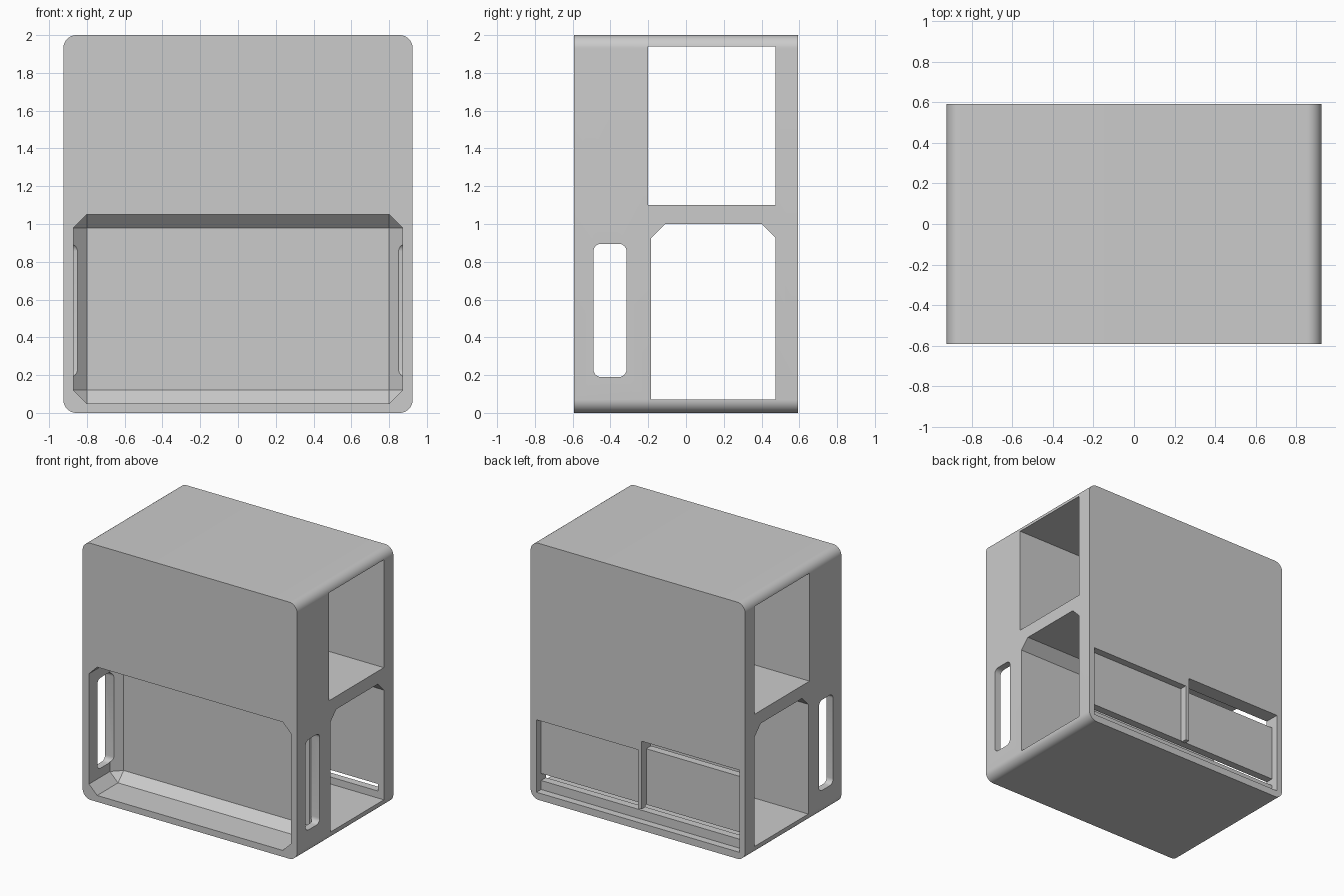
import bpy, bmesh

old = bpy.data.objects.get("Cube")
if old:
    bpy.data.objects.remove(old, do_unlink=True)

grey = bpy.data.materials.new("plain_grey")
grey.use_nodes = True
grey.diffuse_color = (0.6, 0.6, 0.6, 1)
grey.node_tree.nodes["Principled BSDF"].inputs["Base Color"].default_value = (0.6, 0.6, 0.6, 1)


def box(name, x, y, z, bevel=0, segments=1, pick=lambda edge: True):
    """Box from three (low, high) ranges, with optional bevel on picked edges."""
    bm = bmesh.new()
    bmesh.ops.create_cube(bm, size=1)
    for v in bm.verts:
        v.co = [r[0] if c < 0 else r[1] for c, r in zip(v.co, (x, y, z))]
    if bevel:
        bmesh.ops.bevel(bm, geom=[e for e in bm.edges if pick(e)], offset=bevel,
                        segments=segments, profile=0.5, affect='EDGES')
    mesh = bpy.data.meshes.new(name)
    bm.to_mesh(mesh)
    bm.free()
    mesh.materials.append(grey)
    obj = bpy.data.objects.new(name, mesh)
    bpy.context.collection.objects.link(obj)
    return obj


def along(axis):
    """Rule that picks edges running along an axis."""
    return lambda e: abs((e.verts[0].co - e.verts[1].co).normalized()[axis]) > 0.9


def along_x_top(e):
    return along(0)(e) and e.verts[0].co.z > 0.5


# Housing with rounded long edges
W, D = 0.925, 0.592
body = box("housing", (-W, W), (-D, D), (0, 2), 0.07, 12, along(1))

# Side-to-side compartments, front tray and hand slots
THROUGH = (-1.2, 1.2)
INNER, PANEL, OUT = 0.475, 0.535, 0.8
X = 0.875
cutters = [
    box("upper_compartment", THROUGH, (-0.2, INNER), (1.1, 1.94)),
    box("lower_compartment", THROUGH, (-0.185, INNER), (0.07, 1.0), 0.075, 1, along_x_top),
    box("front_tray", (-0.87, 0.87), (-1, -0.265), (0.05, 1.05), 0.07),
    box("hand_slot", THROUGH, (-0.49, -0.315), (0.19, 0.895), 0.04, 6, along(0)),
    # Recesses in the back wall, leaving a thin divider between them
    box("back_recess_left", (0, X), (PANEL, OUT), (0.055, 0.62)),
    box("back_recess_right", (-X, -0.032), (PANEL, OUT), (0.055, 0.695)),
    box("back_recess_low", (-X, X), (PANEL, OUT), (0.055, 0.165)),
    # Open slits below both panels and above the right one
    box("lower_slit", (-X, X), (0.4, PANEL + 0.01), (0.125, 0.18)),
    box("upper_slit", (-X, -0.032), (0.4, PANEL + 0.01), (0.615, 0.695)),
]

bpy.context.view_layer.objects.active = body
for cutter in cutters:
    cutter.hide_render = True
    mod = body.modifiers.new(cutter.name, 'BOOLEAN')
    mod.operation, mod.solver, mod.object = 'DIFFERENCE', 'EXACT', cutter
    bpy.ops.object.modifier_apply(modifier=mod.name)
    bpy.data.objects.remove(cutter, do_unlink=True)

bpy.ops.object.select_all(action='DESELECT')
body.select_set(True)
bpy.ops.object.shade_smooth_by_angle(angle=0.5)
